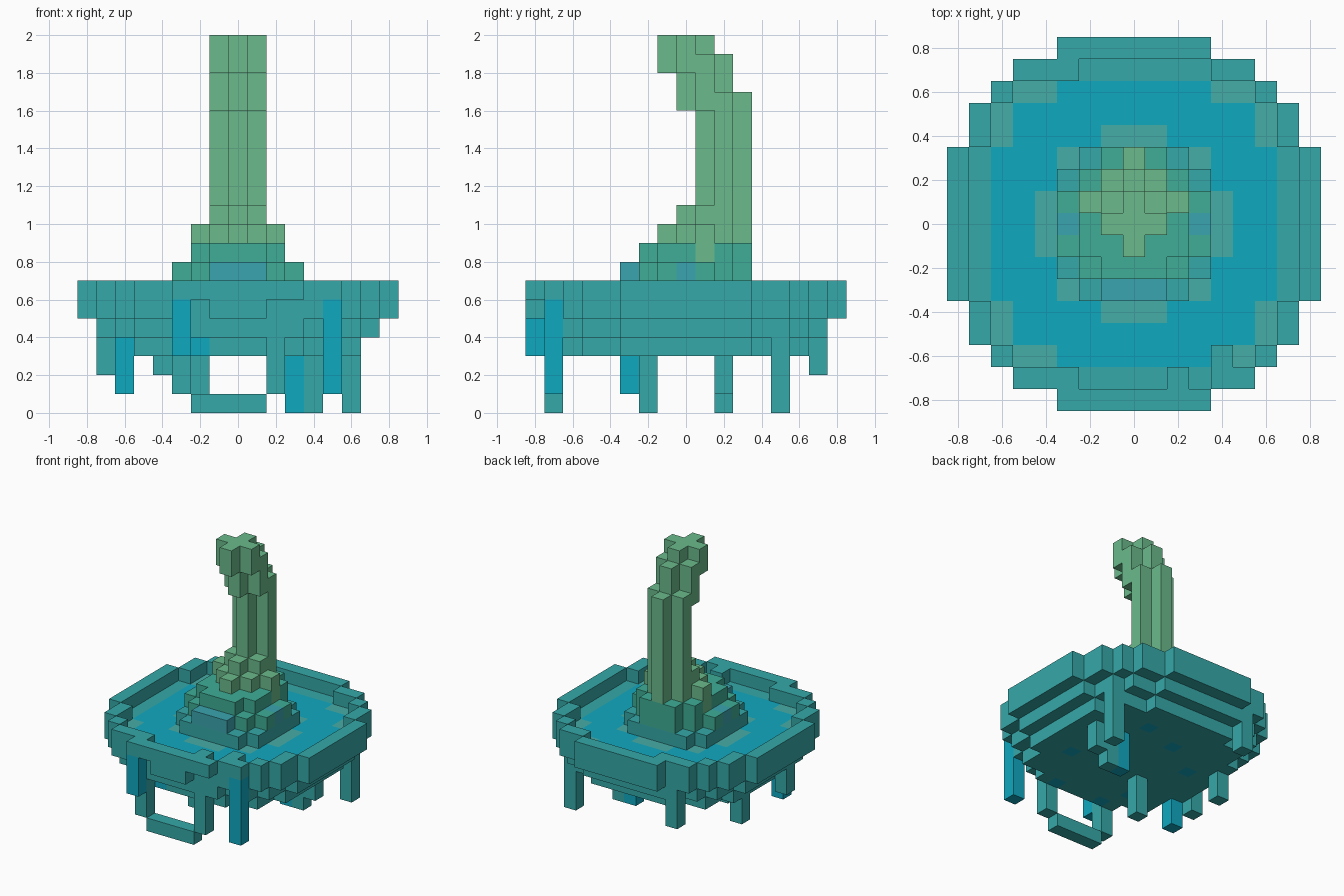
import bpy, bmesh
from mathutils import Vector

cube = bpy.data.objects.get("Cube")
if cube:
    bpy.data.objects.remove(cube)

VOXEL = 0.1
COLOURS = {"teal": "36A9A9", "water": "10A9C0", "shallow": "46ADA8",
           "moss": "3EAE96", "lagoon": "3AA5AF", "green": "6BBB8C"}
NAMES = list(COLOURS)


def linear(pair):
    c = int(pair, 16) / 255
    return c / 12.92 if c < 0.04 else ((c + 0.055) / 1.055) ** 2.4


def make_material(name):
    code = COLOURS[name]
    rgba = [linear(code[n:n + 2]) for n in (0, 2, 4)] + [1]
    mat = bpy.data.materials.new(name)
    mat.use_nodes = True
    mat.diffuse_color = rgba
    mat.node_tree.nodes["Principled BSDF"].inputs["Base Color"].default_value = rgba
    return mat


materials = [make_material(n) for n in NAMES]
parts = {}      # part name -> {cell: colour}
filled = set()


def put(part, colour, cells, low, high):
    """Fill (x, y) cells from layer low to layer high."""
    for x, y in cells:
        for z in range(low, high + 1):
            if (x, y, z) not in filled or (x, y, z) in parts.get(part, {}):
                parts.setdefault(part, {})[x, y, z] = colour
                filled.add((x, y, z))


def shape(rx, cut, cy=0):
    """Square of half-width rx whose cells satisfy |x| + |y| <= cut."""
    r = range(-rx, rx + 1)
    return {(x, y + cy) for x in r for y in r if abs(x) + abs(y) <= cut}


def erode(cells):
    return {(x, y) for x, y in cells
            if {(x + 1, y), (x - 1, y), (x, y + 1), (x, y - 1)} <= cells}


# Basin outline and its two inner steps
outer = shape(8, 12) - {(x, y) for x, y in shape(8, 16)
                        if max(abs(x), abs(y)) == 8 and min(abs(x), abs(y)) > 3}
middle = erode(outer)
inner = erode(middle)

# Drips and legs
put("front_drip", "water", {(-3, -8)}, 3, 5)
put("front_left_leg", "water", {(5, -7)}, 1, 5)
put("front_loop", "teal", {(-3, -7), (2, -7)}, 1, 3)
put("front_loop", "teal", {(x, -7) for x in range(-2, 2)}, 0, 0)
put("side_drip", "water", {(-6, -3)}, 1, 3)
put("right_leg", "teal", {(-7, -2)}, 2, 3)
put("rear_right_leg", "teal", {(-6, 2)}, 1, 2)
put("rear_leg", "teal", {(-4, 7)}, 2, 4)
put("rear_left_leg", "teal", {(6, 5)}, 0, 3)
put("center_leg", "teal", {(-2, -2)}, 0, 2)
put("left_foot", "teal", {(4, 2)}, 0, 2)
put("left_foot", "teal", {(5, 2)}, 1, 2)
put("left_foot", "water", {(3, 2)}, 0, 2)

# Stepped bowl, rim, and water surface
front_lip = {(x, -8) for x in (-2, 2, 3)}
put("basin", "teal", inner, 3, 3)
put("basin", "water", {(2, -6), (2, 4), (-1, 3), (-2, -6), (4, -2), (-3, -4), (-4, 1)}, 3, 3)
put("basin", "teal", middle, 4, 4)
put("basin", "teal", outer - front_lip, 5, 5)
put("basin", "shallow", {c for c in middle - inner
                         if max(abs(c[0]), abs(c[1])) < 7}, 5, 5)
put("basin", "water", inner, 5, 5)
put("basin", "shallow", {(x, y) for x, y in shape(4, 5)} | {(x, y) for x, y in shape(3, 6)}, 5, 5)
put("basin", "teal", outer - middle, 6, 6)
put("basin", "teal", {(-3, 7), (-3, -7), (2, -7), (4, -6)}, 6, 6)

# Stepped mound
put("mound", "teal", shape(3, 5), 6, 6)
put("mound", "moss", shape(3, 4), 7, 7)
put("mound", "lagoon", {(x, -3) for x in (-1, 0, 1)} | {(-3, 0), (3, 0)}, 7, 7)
put("mound", "moss", shape(2, 3) | shape(2, 3, 1), 8, 8)
put("mound", "green", {(-2, 1), (2, 1)}, 8, 8)
put("mound", "green", shape(2, 2, 1), 9, 9)

# Bent stalk made of stacked crosses
put("stalk", "green", shape(1, 1, 1), 10, 10)
put("stalk", "green", shape(1, 1, 2), 9, 16)
put("stalk", "green", shape(1, 1, 1), 16, 18)
put("stalk", "green", shape(1, 1, 0), 18, 19)

AXES = [Vector(v) for v in ((1, 0, 0), (0, 1, 0), (0, 0, 1))]


def build(name, cells):
    """Create only the exposed voxel faces of a part."""
    bm = bmesh.new()
    for cell, colour in cells.items():
        center = Vector(cell) + Vector((0, 0, 0.5))
        for n in range(3):
            for sign in (-1, 1):
                normal = AXES[n] * sign
                if tuple(int(v) for v in Vector(cell) + normal) in filled:
                    continue
                a, b = AXES[(n + 1) % 3] / 2, AXES[(n + 2) % 3] / 2 * sign
                mid = center + normal / 2
                corners = (mid - a - b, mid + a - b, mid + a + b, mid - a + b)
                face = bm.faces.new([bm.verts.new(p * VOXEL) for p in corners])
                face.material_index = NAMES.index(colour)
    bmesh.ops.remove_doubles(bm, verts=bm.verts, dist=0.001)
    mesh = bpy.data.meshes.new(name)
    bm.to_mesh(mesh)
    bm.free()
    for mat in materials:
        mesh.materials.append(mat)
    bpy.context.collection.objects.link(bpy.data.objects.new(name, mesh))


for part, cells in parts.items():
    build(part, cells)
